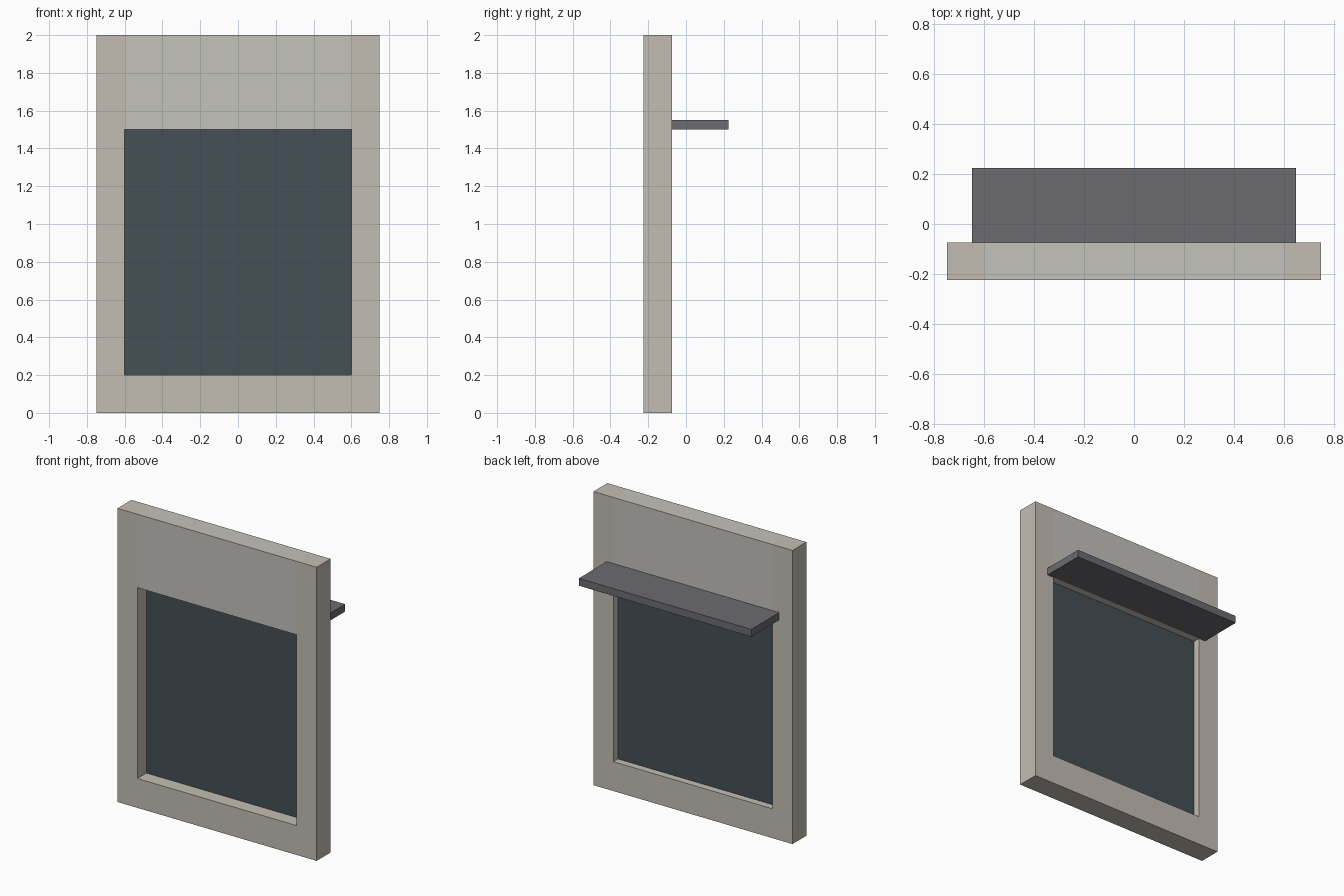
import bpy

if "Cube" in bpy.data.objects:
    bpy.data.objects.remove(bpy.data.objects["Cube"])

def material(name, color):
    m = bpy.data.materials.new(name)
    m.diffuse_color = (*color, 1)
    m.use_nodes = True
    m.node_tree.nodes["Principled BSDF"].inputs["Base Color"].default_value = m.diffuse_color
    return m

wall_mat = material("warm_stone", (0.55, 0.51, 0.45))
lintel_mat = material("grey_stone", (0.56, 0.54, 0.50))
glass_mat = material("dark_glass", (0.06, 0.08, 0.09))
ledge_mat = material("dark_ledge", (0.15, 0.145, 0.16))

def box(name, x, y, z, mat):
    """Box from (min, max) ranges on each axis."""
    bpy.ops.mesh.primitive_cube_add(size=1, location=[sum(r) / 2 for r in (x, y, z)])
    ob = bpy.context.object
    ob.name = name
    ob.scale = [r[1] - r[0] for r in (x, y, z)]
    bpy.ops.object.transform_apply(location=False, rotation=False, scale=True)
    ob.data.materials.append(mat)
    return ob

WALL_Y = (-0.225, -0.075)

# wall around the opening
box("left_jamb", (-0.75, -0.6), WALL_Y, (0, 2), wall_mat)
box("right_jamb", (0.6, 0.75), WALL_Y, (0, 2), wall_mat)
box("sill_wall", (-0.6, 0.6), WALL_Y, (0, 0.2), wall_mat)
box("lintel_wall", (-0.6, 0.6), WALL_Y, (1.5, 2), lintel_mat)

# recessed thin pane
box("window_pane", (-0.6, 0.6), (-0.128, -0.124), (0.2, 1.5), glass_mat)

# projecting sunshade above the opening
box("sunshade", (-0.65, 0.65), (-0.075, 0.225), (1.5, 1.55), ledge_mat)
